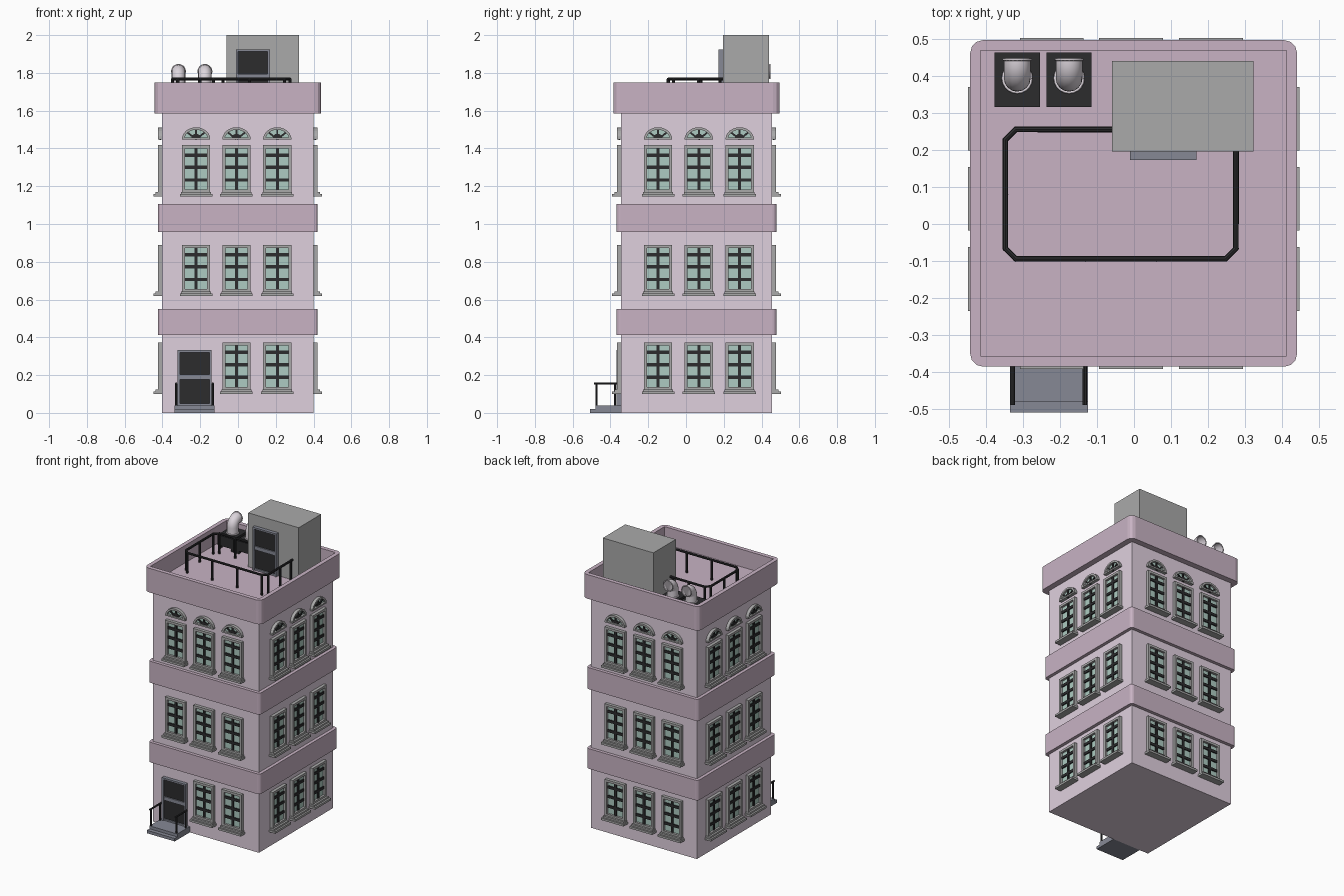
import bpy, bmesh
from math import pi, sin, cos
from mathutils import Matrix, Vector

if "Cube" in bpy.data.objects:
    bpy.data.objects.remove(bpy.data.objects["Cube"])


def material(name, rgb):
    m = bpy.data.materials.new(name)
    m.diffuse_color = (*rgb, 1)
    m.use_nodes = True
    m.node_tree.nodes["Principled BSDF"].inputs["Base Color"].default_value = m.diffuse_color
    return m


WALL = material("pale_pink", (0.74, 0.63, 0.73))
BAND = material("dusty_pink", (0.58, 0.45, 0.55))
GLASS = material("pale_teal", (0.42, 0.60, 0.54))
DARK = material("near_black", (0.025, 0.025, 0.027))
SLATE = material("slate", (0.24, 0.25, 0.30))
STONE = material("stone", (0.40, 0.40, 0.40))
VENT = material("vent_white", (0.72, 0.67, 0.72))


def add_mesh(name, bm, mat):
    bmesh.ops.recalc_face_normals(bm, faces=bm.faces)
    me = bpy.data.meshes.new(name)
    bm.to_mesh(me)
    bm.free()
    me.materials.append(mat)
    return me


def add_object(name, me, loc=(0, 0, 0), rot=0):
    ob = bpy.data.objects.new(name, me)
    ob.location, ob.rotation_euler = loc, (0, 0, rot)
    bpy.context.collection.objects.link(ob)
    return ob


def boxes(name, mat, *dims):
    """One mesh out of boxes given as (x0, x1, y0, y1, z0, z1)."""
    bm = bmesh.new()
    for x0, x1, y0, y1, z0, z1 in dims:
        m = Matrix.Translation(((x0 + x1) / 2, (y0 + y1) / 2, (z0 + z1) / 2))
        bmesh.ops.create_cube(bm, size=1, matrix=m @ Matrix.Diagonal((x1 - x0, y1 - y0, z1 - z0, 1)))
    return add_mesh(name, bm, mat)


def prism(bm, outline, y0, y1):
    """Extrude an (x, z) outline from y0 to y1."""
    f = bm.faces.new([bm.verts.new((x, y0, z)) for x, z in outline])
    ext = bmesh.ops.extrude_face_region(bm, geom=[f])["geom"]
    bmesh.ops.translate(bm, vec=(0, y1 - y0, 0), verts=[v for v in ext if isinstance(v, bmesh.types.BMVert)])


def tube(name, paths, radius, mat, sides=2, smooth=False):
    cu = bpy.data.curves.new(name, "CURVE")
    cu.dimensions, cu.bevel_depth, cu.bevel_resolution = "3D", radius, sides
    cu.use_fill_caps = not smooth
    for pts in paths:
        sp = cu.splines.new("POLY")
        sp.points.add(len(pts) - 1)
        for p, co in zip(sp.points, pts):
            p.co = (*co, 1)
        sp.use_smooth = smooth
    cu.materials.append(mat)
    ob = add_object(name, cu)
    bpy.ops.object.select_all(action="DESELECT")
    ob.select_set(True)
    bpy.context.view_layer.objects.active = ob
    bpy.ops.object.convert(target="MESH")
    return ob


# Walls
X0, X1, Y0, Y1, ROOF = -0.402, 0.40, -0.345, 0.456, 1.63
add_object("walls", boxes("walls", WALL, (X0, X1, Y0, Y1, 0, 1.62)))


# Rounded bands and the parapet
def band(name, out, z0, z1, round_r, rim=0):
    bm = bmesh.new()
    m = Matrix.Translation(((X0 + X1) / 2, (Y0 + Y1) / 2, (z0 + z1) / 2))
    s = Matrix.Diagonal((X1 - X0 + 2 * out, Y1 - Y0 + 2 * out, z1 - z0, 1))
    bmesh.ops.create_cube(bm, size=1, matrix=m @ s)
    if rim:
        top = [f for f in bm.faces if f.normal.z > 0.9]
        bmesh.ops.inset_region(bm, faces=top, thickness=rim)
        ext = bmesh.ops.extrude_discrete_faces(bm, faces=top)["faces"]
        bmesh.ops.translate(bm, vec=(0, 0, ROOF - z1), verts=ext[0].verts)
    lim = (X1 - X0) / 2 + out - 0.005
    cx = (X0 + X1) / 2
    edges = [e for e in bm.edges if abs(e.verts[0].co.z - e.verts[1].co.z) > 0.9 * (z1 - z0)
             and abs(e.verts[0].co.x - cx) > lim]
    bmesh.ops.bevel(bm, geom=edges, offset=round_r, segments=3, affect="EDGES", profile=0.5)
    add_object(name, add_mesh(name, bm, BAND))


band("lower_band", 0.022, 0.412, 0.55, 0.02)
band("middle_band", 0.022, 0.957, 1.105, 0.02)
band("parapet", 0.04, 1.585, 1.75, 0.035, rim=0.04)

# Shared window parts: local x across, -y outward, z up from the frame's bottom
W, H, T = 0.075, 0.25, 0.016
frame = boxes("window_frame", STONE, (-W, -W + T, -0.021, 0, 0, H), (W - T, W, -0.021, 0, 0, H),
              (-W + T, W - T, -0.021, 0, H - T, H), (-W + T, W - T, -0.021, 0, 0, T))
sill = boxes("window_sill", STONE, (-0.086, 0.086, -0.046, 0, -0.022, -0.008),
             (-0.079, 0.079, -0.034, 0, -0.008, 0.003))
glass = boxes("window_glass", GLASS, (-W + T, W - T, -0.006, 0, T, H - T))
bars = boxes("window_bars", DARK, (-0.008, 0.008, -0.013, -0.005, T, H - T),
             *[(-W + T, W - T, -0.013, -0.005, z - 0.009, z + 0.009) for z in (0.066, 0.133, 0.198)])


def arc(rx, rz, z0, n=12):
    return [(rx * cos(pi * i / n), z0 + rz * sin(pi * i / n)) for i in range(n + 1)]


# Arched fanlight above the top-floor windows
bm = bmesh.new()
prism(bm, arc(W, 0.064, 0) + arc(W - 0.013, 0.051, 0)[::-1], -0.021, 0)
prism(bm, [(-W, 0), (W, 0), (W, 0.01), (-W, 0.01)], -0.021, 0)
arch_frame = add_mesh("arch_frame", bm, STONE)
bm = bmesh.new()
prism(bm, arc(W - 0.012, 0.052, 0), -0.006, 0)
arch_glass = add_mesh("arch_glass", bm, GLASS)
bm = bmesh.new()
for a in (pi / 4, pi / 2, 3 * pi / 4):
    d, n = Vector((cos(a) * 0.062, sin(a) * 0.05)), Vector((-sin(a), cos(a))) * 0.005
    prism(bm, [tuple(p) for p in (-n, d - n, d + n, n)], -0.013, -0.005)
prism(bm, arc(0.025, 0.025, 0.005, 8), -0.013, -0.005)
arch_bars = add_mesh("arch_bars", bm, DARK)

# Windows on every side and floor
XS, YS = (-0.222, -0.008, 0.208), (-0.148, 0.068, 0.284)
sides = {
    "front": ([(x, Y0) for x in XS], 0),
    "right": ([(X1, y) for y in YS], pi / 2),
    "back": ([(x, Y1) for x in XS], pi),
    "left": ([(X0, y) for y in YS], -pi / 2),
}
for side, (spots, rot) in sides.items():
    for floor, z in enumerate((0.122, 0.64, 1.167)):
        for i, (x, y) in enumerate(spots):
            if side == "front" and floor == 0 and i == 0:
                continue  # the door is here
            tag = f"{side}_{floor + 1}_{i + 1}"
            for me in (frame, sill, glass, bars):
                add_object(f"{me.name}_{tag}", me, (x, y, z), rot)
            if floor == 2:
                for me in (arch_frame, arch_glass, arch_bars):
                    add_object(f"{me.name}_{tag}", me, (x, y, 1.448), rot)

# Doors: frame plus two dark panels
door_frame = boxes("door_frame", SLATE, (-0.09, -0.078, -0.024, 0, 0, 0.295), (0.078, 0.09, -0.024, 0, 0, 0.295),
                   (-0.078, 0.078, -0.024, 0, 0.283, 0.295), (-0.078, 0.078, -0.018, 0, 0.14, 0.165),
                   (-0.078, 0.078, -0.018, 0, 0, 0.012))
door_panels = boxes("door_panels", DARK, (-0.078, 0.078, -0.01, 0, 0.012, 0.283))
for tag, loc in (("entrance", (-0.23, Y0, 0.038)), ("roof", (0.079, 0.196, ROOF))):
    add_object("door_frame_" + tag, door_frame, loc)
    add_object("door_panels_" + tag, door_panels, loc)

# Entrance steps and handrails
add_object("entrance_steps", boxes("entrance_steps", SLATE, (-0.335, -0.124, -0.508, Y0, 0, 0.02),
                                   (-0.335, -0.124, -0.48, Y0, 0.02, 0.04)))
for side, x in (("left", -0.327), ("right", -0.133)):
    paths = [[(x, -0.488, 0.155), (x, -0.365, 0.155)]]
    paths += [[(x, y, 0.02), (x, y, 0.155)] for y in (-0.474, -0.376)]
    tube(f"entrance_rail_{side}", paths, 0.006, DARK)

# Roof stair house
add_object("stair_house", boxes("stair_house", STONE, (-0.06, 0.323, 0.196, 0.439, ROOF, 2.0)))

# Roof railing
L, R, F, B, C, Z = -0.347, 0.275, -0.094, 0.255, 0.028, 1.767
rail = [(-0.05, B), (L + C, B), (L, B - C), (L, F + C), (L + C, F), (R - C, F), (R, F + C), (R, 0.2)]
posts = [(x, F) for x in (L + C, -0.13, 0.06, R - C)] + [(L, y) for y in (F + C, 0.08, B - C)]
posts += [(R, y) for y in (F + C, 0.065, 0.18)] + [(x, B) for x in (L + C, -0.2, -0.08)]
tube("roof_railing", [[(x, y, Z) for x, y in rail]] + [[(x, y, ROOF), (x, y, Z)] for x, y in posts], 0.008, DARK)

# Roof vents: dark unit with a bent pipe opening to the back
for i, x in enumerate((-0.315, -0.175)):
    tag = f"_{i + 1}"
    add_object("vent_unit" + tag, boxes("vent_unit" + tag, DARK, (x - 0.061, x + 0.061, 0.315, 0.463, ROOF + 0.02, 1.72),
               *[(x + a - 0.01, x + a + 0.01, b - 0.01, b + 0.01, ROOF, ROOF + 0.02)
                 for a in (-0.05, 0.05) for b in (0.327, 0.45)]))
    bend = [(x, 0.438 - 0.045 * cos(a), 1.763 + 0.045 * sin(a)) for a in [pi / 2 * k / 8 for k in range(9)]]
    tube("vent_pipe" + tag, [[(x, 0.393, 1.715)] + bend + [(x, 0.446, 1.808)]], 0.036, VENT, 6, True)
    ring = [(cos(2 * pi * k / 20), sin(2 * pi * k / 20)) for k in range(21)]
    tube("vent_rings" + tag, [[(x + 0.038 * c, 0.393 + 0.038 * s, 1.722) for c, s in ring],
                              [(x + 0.036 * c, 0.444, 1.808 + 0.036 * s) for c, s in ring]], 0.004, VENT, 1, True)
